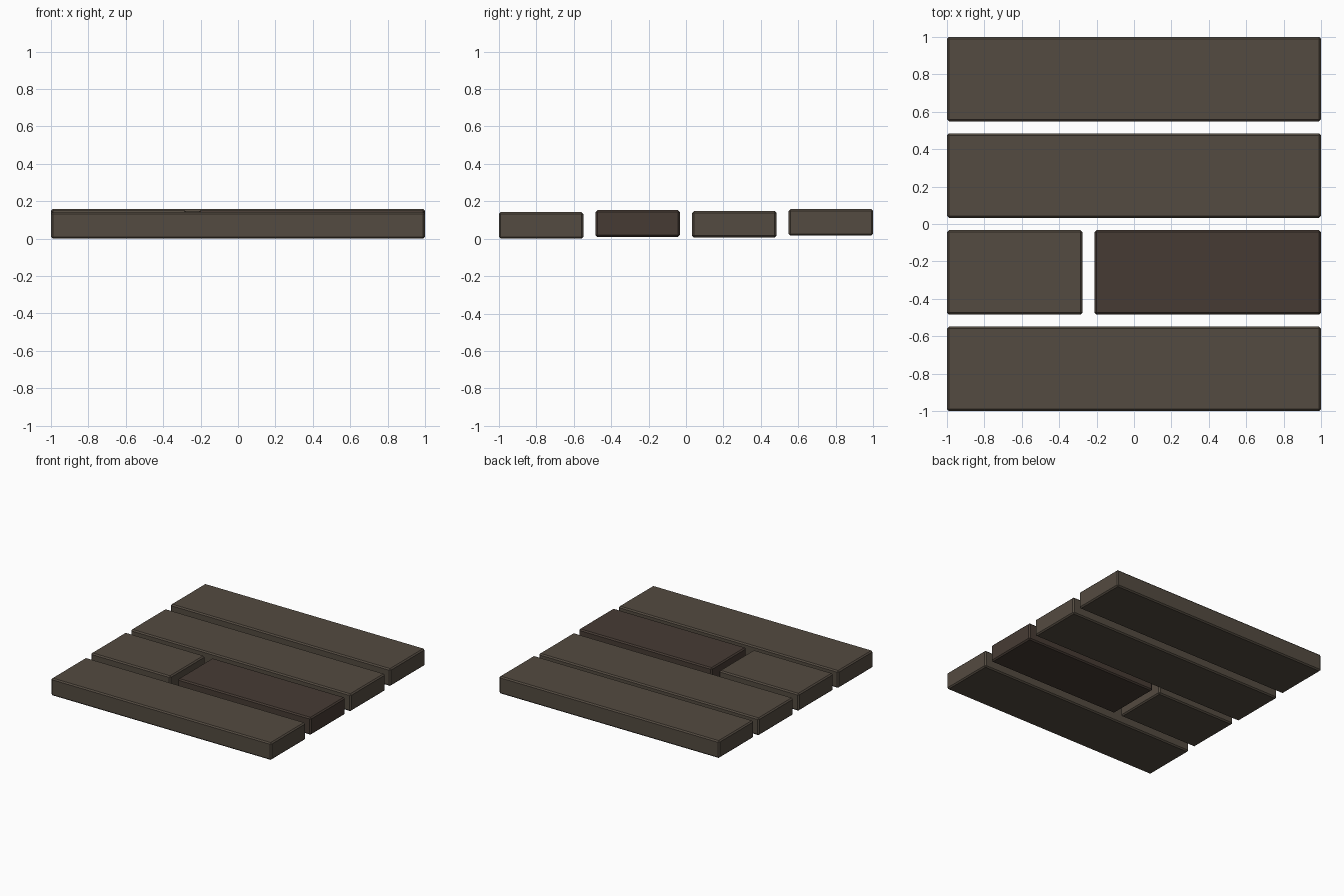
import bpy, bmesh

if "Cube" in bpy.data.objects:
    bpy.data.objects.remove(bpy.data.objects["Cube"])

def material(name, color):
    m = bpy.data.materials.new(name)
    m.diffuse_color = color
    m.use_nodes = True
    m.node_tree.nodes["Principled BSDF"].inputs["Base Color"].default_value = m.diffuse_color
    return m

wood = material("weathered_wood", (0.088, 0.070, 0.052, 1))
dark = material("dark_wood", (0.062, 0.044, 0.034, 1))
THICK, BEVEL = 0.142, 0.01

def plank(name, x0, x1, y0, y1, z0, mat):
    bm = bmesh.new()
    bmesh.ops.create_cube(bm, size=1)
    for v in bm.verts:
        v.co = ((x0 + x1) / 2 + v.co.x * (x1 - x0),
                (y0 + y1) / 2 + v.co.y * (y1 - y0),
                z0 + (v.co.z + 0.5) * THICK)
    # small chamfer on every edge
    bmesh.ops.bevel(bm, geom=bm.edges[:], offset=BEVEL, segments=1,
                    affect='EDGES', profile=0.5)
    me = bpy.data.meshes.new(name)
    bm.to_mesh(me)
    bm.free()
    me.materials.append(mat)
    ob = bpy.data.objects.new(name, me)
    bpy.context.collection.objects.link(ob)

# planks from front to back, each at a slightly different height
plank("front_plank", -1, 1, -1, -0.549, 0.0, wood)
plank("short_left_plank", -1, -0.276, -0.484, -0.033, 0.010, wood)
plank("dark_right_plank", -0.211, 1, -0.484, -0.033, 0.010, dark)
plank("middle_plank", -1, 1, 0.033, 0.484, 0.006, wood)
plank("back_plank", -1, 1, 0.549, 1, 0.016, wood)
